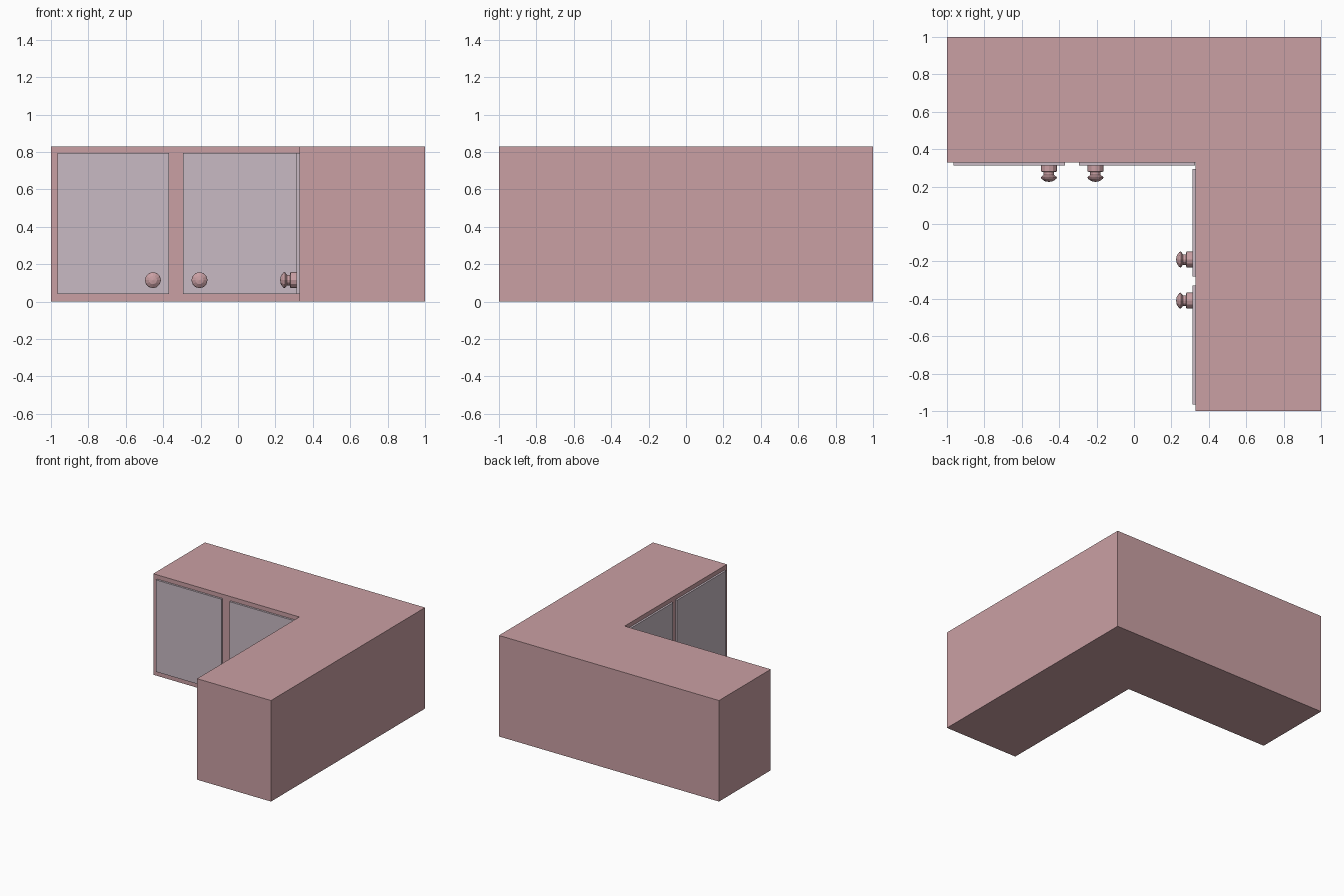
import bpy, bmesh, math
from mathutils import Matrix, Vector

if "Cube" in bpy.data.objects:
    bpy.data.objects.remove(bpy.data.objects["Cube"])


def material(name, rgb):
    m = bpy.data.materials.new(name)
    m.diffuse_color = (*rgb, 1)
    m.use_nodes = True
    m.node_tree.nodes["Principled BSDF"].inputs["Base Color"].default_value = m.diffuse_color
    return m


PINK = material("dusty_pink", (0.59, 0.35, 0.37))
MAUVE = material("pale_mauve", (0.58, 0.49, 0.55))


def finish(name, bm, mat):
    bmesh.ops.recalc_face_normals(bm, faces=bm.faces[:])
    me = bpy.data.meshes.new(name)
    bm.to_mesh(me)
    bm.free()
    me.materials.append(mat)
    ob = bpy.data.objects.new(name, me)
    bpy.context.collection.objects.link(ob)
    return ob


def box(name, lo, hi, mat):
    lo, hi = Vector(lo), Vector(hi)
    bm = bmesh.new()
    bmesh.ops.create_cube(bm, size=1)
    for v in bm.verts:
        v.co = (lo + hi) / 2 + v.co * (hi - lo)
    return finish(name, bm, mat)


def knob(name, base, rot):
    # Turned knob: stem plate, narrow neck and pointed head, lathed along +z
    profile = [(0, 0), (0.043, 0), (0.043, 0.032), (0.028, 0.034), (0.028, 0.05),
               (0.043, 0.062), (0.040, 0.07), (0.022, 0.083), (0, 0.087)]
    bm = bmesh.new()
    vs = [bm.verts.new((r, 0, h)) for r, h in profile]
    edges = [bm.edges.new(p) for p in zip(vs, vs[1:])]
    bmesh.ops.spin(bm, geom=vs + edges, cent=(0, 0, 0), axis=(0, 0, 1),
                   angle=math.tau, steps=12)
    bmesh.ops.remove_doubles(bm, verts=bm.verts[:], dist=1e-4)
    bm.transform(Matrix.Translation(base) @ rot)
    return finish(name, bm, PINK)


# L-shaped cabinet body
H, IN = 0.83, 0.328
outline = [(-1, 1), (-1, IN), (IN, IN), (IN, -1), (1, -1), (1, 1)]
bm = bmesh.new()
face = bm.faces.new([bm.verts.new((x, y, 0)) for x, y in outline])
ext = bmesh.ops.extrude_face_region(bm, geom=[face], use_keep_orig=True)
bmesh.ops.translate(bm, vec=(0, 0, H),
                    verts=[g for g in ext["geom"] if isinstance(g, bmesh.types.BMVert)])
finish("cabinet_body", bm, PINK)

# Doors on the two inner fronts
FRONT, Z0, Z1 = 0.312, 0.04, 0.795
for i, (a, b) in enumerate([(-0.965, -0.37), (-0.295, 0.325)]):
    box(f"back_wing_door_{i + 1}", (a, FRONT, Z0), (b, IN + 0.005, Z1), MAUVE)
for i, (a, b) in enumerate([(-0.965, -0.33), (-0.28, 0.295)]):
    box(f"side_wing_door_{i + 1}", (FRONT, a, Z0), (IN + 0.005, b, Z1), MAUVE)

# Knobs near the lower meeting corners of each door pair
to_front = Matrix.Rotation(math.pi / 2, 4, 'X')
to_left = Matrix.Rotation(-math.pi / 2, 4, 'Y')
for i, x in enumerate((-0.455, -0.206)):
    knob(f"back_wing_knob_{i + 1}", (x, FRONT, 0.115), to_front)
for i, y in enumerate((-0.41, -0.19)):
    knob(f"side_wing_knob_{i + 1}", (FRONT, y, 0.115), to_left)
